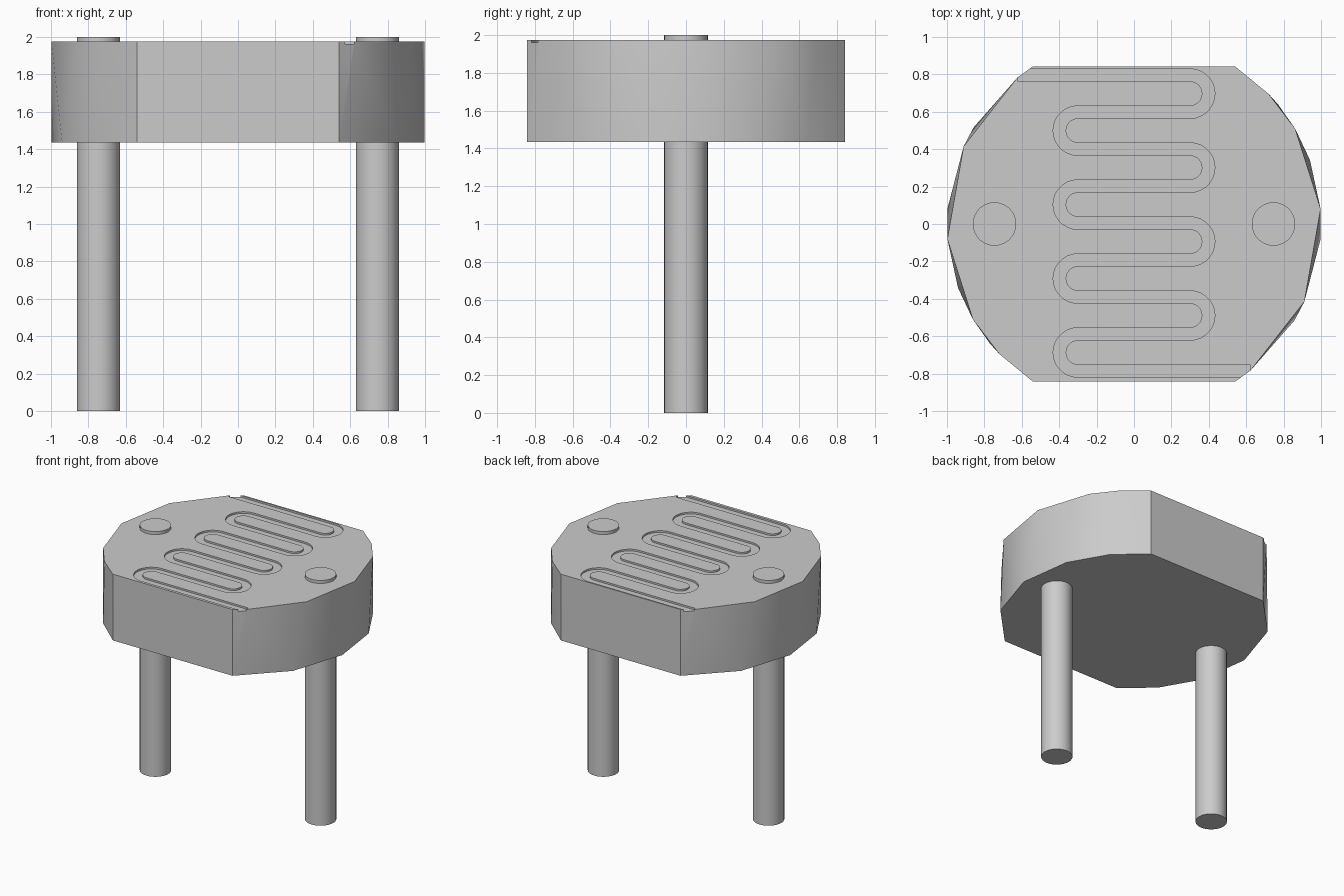
import bpy
import bmesh
from math import sin, cos, pi, radians

cube = bpy.data.objects.get("Cube")
if cube:
    bpy.data.objects.remove(cube)

BODY_BOTTOM, BODY_TOP = 1.435, 1.975
GROOVE_DEPTH, GROOVE_WIDTH = 0.014, 0.067

grey = bpy.data.materials.new("light_grey")
grey.use_nodes = True
grey.diffuse_color = (0.6, 0.6, 0.6, 1)
grey.node_tree.nodes["Principled BSDF"].inputs["Base Color"].default_value = (0.6, 0.6, 0.6, 1)


def make_object(name, bm):
    bmesh.ops.recalc_face_normals(bm, faces=bm.faces)
    mesh = bpy.data.meshes.new(name)
    bm.to_mesh(mesh)
    bm.free()
    mesh.materials.append(grey)
    obj = bpy.data.objects.new(name, mesh)
    bpy.context.collection.objects.link(obj)
    return obj


def select_only(obj):
    bpy.ops.object.select_all(action='DESELECT')
    obj.select_set(True)
    bpy.context.view_layer.objects.active = obj


def smooth(obj):
    select_only(obj)
    bpy.ops.object.shade_smooth_by_angle(angle=radians(32))


# Body: a disc with two flats, whose rims are faceted at different angles
def rim(bm, side_angles, z):
    angles = side_angles + [a + 180 for a in side_angles]
    return [bm.verts.new((cos(radians(a)), sin(radians(a)), z)) for a in angles]


def body_mesh():
    low_angles = [-57.3, -31, -4.6, 20, 39.7, 57.3]
    high_angles = [-57.3, -51.5, -24.5, 4.6, 30.6, 44, 57.3]
    bm = bmesh.new()
    low = rim(bm, low_angles, BODY_BOTTOM)
    high = rim(bm, high_angles, BODY_TOP)
    bm.faces.new(low)
    bm.faces.new(high)
    nl, nh = len(low_angles), len(high_angles)
    for half in range(2):
        # Stitch the rims with triangles, always advancing the lagging rim
        a, b = low[half * nl:(half + 1) * nl], high[half * nh:(half + 1) * nh]
        i = j = 0
        while i < nl - 1 or j < nh - 1:
            step_low = j == nh - 1 or (i < nl - 1 and low_angles[i + 1] < high_angles[j + 1])
            if step_low:
                bm.faces.new((a[i], a[i + 1], b[j]))
                i += 1
            else:
                bm.faces.new((a[i], b[j + 1], b[j]))
                j += 1
        # Flat wall to the other half
        bm.faces.new((a[-1], low[(half + 1) * nl % len(low)],
                      high[(half + 1) * nh % len(high)], b[-1]))
    return bm


body = make_object("sensor_body", body_mesh())


# Serpentine groove: centre line points with their sideways normals
def serpentine(turns=8, top=0.795, bottom=-0.785, reach=0.3, end=0.62, steps=14):
    pitch = (top - bottom) / turns
    r = pitch / 2
    path = [(-end, top, 0, 1)]
    for t in range(turns):
        side = 1 if t % 2 == 0 else -1
        cy = top - pitch * (t + 0.5)
        for k in range(steps + 1):
            a = pi / 2 - pi * k / steps
            nx, ny = side * cos(a), sin(a)
            path.append((side * reach + r * nx, cy + r * ny, side * nx, side * ny))
    path.append((end, bottom, 0, 1))
    return path


def groove_mesh():
    bm = bmesh.new()
    rings = []
    for x, y, nx, ny in serpentine():
        ring = []
        for s, z in ((1, BODY_TOP - GROOVE_DEPTH), (1, BODY_TOP + 0.1),
                     (-1, BODY_TOP + 0.1), (-1, BODY_TOP - GROOVE_DEPTH)):
            off = s * GROOVE_WIDTH / 2
            ring.append(bm.verts.new((x + nx * off, y + ny * off, z)))
        rings.append(ring)
    for p, q in zip(rings, rings[1:]):
        for k in range(4):
            m = (k + 1) % 4
            bm.faces.new((p[k], p[m], q[m], q[k]))
    bm.faces.new(rings[0])
    bm.faces.new(rings[-1])
    return bm


cutter = make_object("groove_cutter", groove_mesh())
cutter.hide_render = True
cut = body.modifiers.new("groove", 'BOOLEAN')
cut.operation = 'DIFFERENCE'
cut.solver = 'EXACT'
cut.object = cutter
select_only(body)
bpy.ops.object.modifier_apply(modifier=cut.name)
bpy.data.objects.remove(cutter)
smooth(body)

# Two wire legs running through the body and showing above it
for name, x in (("left_leg", 0.745), ("right_leg", -0.745)):
    bpy.ops.mesh.primitive_cylinder_add(vertices=32, radius=0.116, depth=2, location=(x, 0, 1))
    leg = bpy.context.object
    leg.name = name
    leg.data.materials.append(grey)
    smooth(leg)
